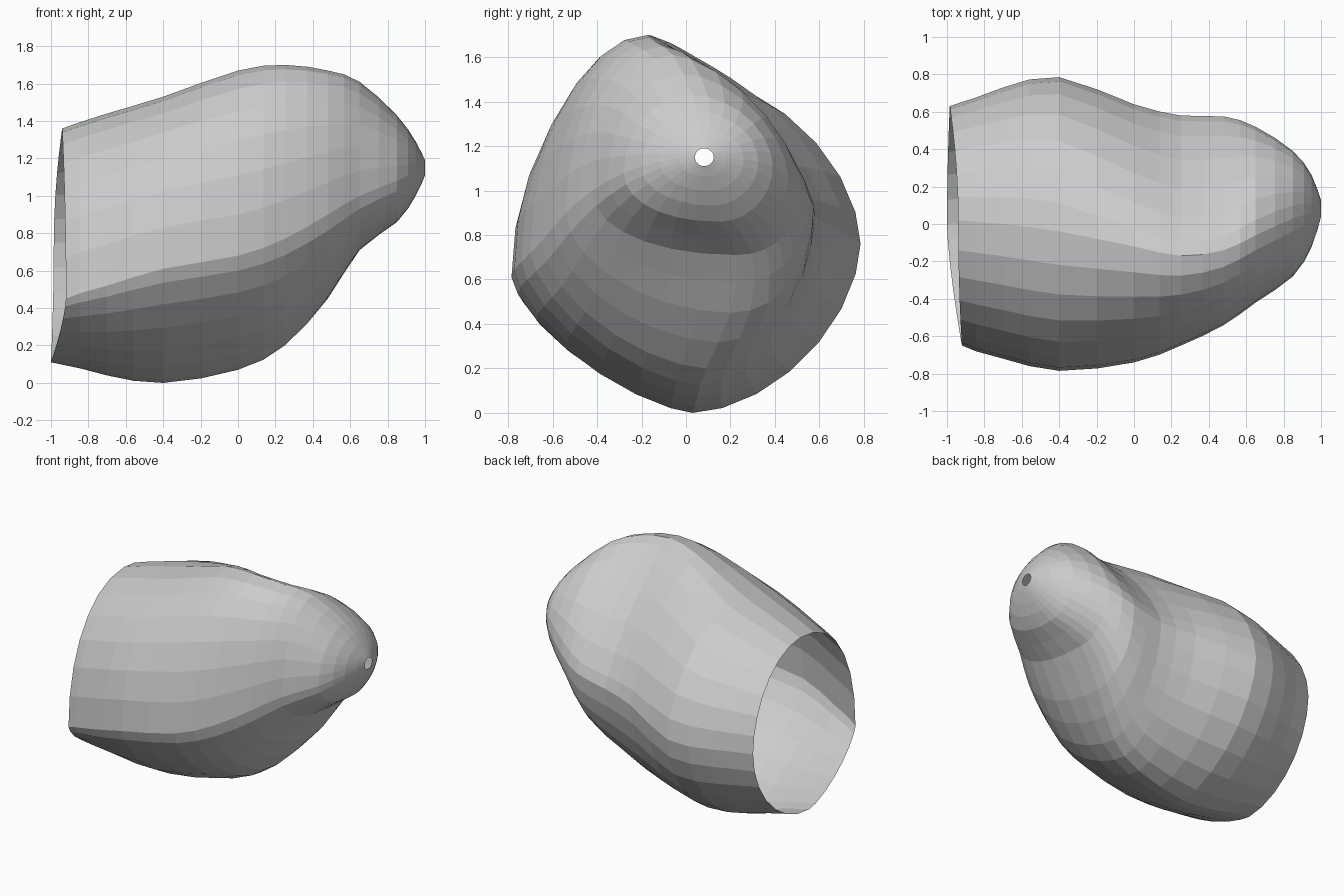
import bpy, bmesh, math

if "Cube" in bpy.data.objects:
    bpy.data.objects.remove(bpy.data.objects["Cube"])

# Cross-sections along x: x, then (y, z) of the top, right, bottom and left extremes
STATIONS = [
    (-0.95, 0.02, 1.36, 0.63, 0.75, 0.00, 0.11, -0.65, 0.45),
    (-0.70, 0.00, 1.44, 0.73, 0.75, 0.02, 0.04, -0.72, 0.52),
    (-0.40, -0.04, 1.53, 0.785, 0.76, 0.03, 0.00, -0.785, 0.61),
    (0.00, -0.12, 1.67, 0.64, 0.85, 0.05, 0.07, -0.74, 0.68),
    (0.25, -0.17, 1.70, 0.58, 0.88, 0.09, 0.20, -0.65, 0.77),
    (0.48, -0.14, 1.67, 0.575, 0.93, 0.20, 0.45, -0.54, 0.90),
    (0.65, -0.06, 1.61, 0.52, 1.01, 0.23, 0.71, -0.42, 1.00),
    (0.85, 0.03, 1.43, 0.39, 1.11, 0.15, 0.86, -0.28, 1.08),
    (0.95, 0.06, 1.29, 0.26, 1.14, 0.10, 1.00, -0.12, 1.13),
    (1.00, 0.08, 1.19, 0.125, 1.15, 0.08, 1.11, 0.04, 1.15),
]
# Flatness of the upper right, lower right, lower left and upper left quarters
# per section (1 is elliptical, higher is flatter)
FLATNESS = [(1.05, 1.05, 1.4, 0.95), (1.1, 1.1, 1.4, 0.95), (1.12, 1.15, 1.4, 0.95),
            (1.4, 1.15, 1.35, 1), (1.55, 1.1, 1.25, 1), (1.5, 0.95, 1.1, 1),
            (1.3, 0.95, 0.95, 1), (1.1, 1, 0.95, 1), (1, 1, 1, 1), (1, 1, 1, 1)]
RIM_X = (-0.94, -0.985, -1.0, -0.92)   # slanted open rim: top, right, bottom, left
PER_QUARTER = 7


def refine(rows):
    """Insert one smooth in-between section per span."""
    out, last = [], len(rows) - 1
    for i in range(last):
        a, b, c, d = rows[max(i - 1, 0)], rows[i], rows[i + 1], rows[min(i + 2, last)]
        out += [b, tuple((9 * (q + r) - p - s) / 16 for p, q, r, s in zip(a, b, c, d))]
    return out + [rows[-1]]


def ring(row, rim):
    """Four blended quarter curves through the section's extremes."""
    ext = [(row[1 + 2 * k], row[2 + 2 * k]) for k in range(4)]
    power = row[9:13]
    pts = []
    for k in range(4):
        a, b = ext[k], ext[(k + 1) % 4]
        for j in range(PER_QUARTER):
            t = j / PER_QUARTER * math.pi / 2
            s, c = math.sin(t) ** power[k], math.cos(t) ** power[k]
            if k % 2 == 0:
                y, z = a[0] + (b[0] - a[0]) * s, b[1] + (a[1] - b[1]) * c
            else:
                y, z = b[0] + (a[0] - b[0]) * c, a[1] + (b[1] - a[1]) * s
            x = row[0]
            if rim:
                w = math.sin(t) ** 2
                x = RIM_X[k] * (1 - w) + RIM_X[(k + 1) % 4] * w
            pts.append((x, y, z))
    return pts


# Open shell lofted through all sections
bm = bmesh.new()
rows = refine([s + f for s, f in zip(STATIONS, FLATNESS)])
rings = [[bm.verts.new(p) for p in ring(r, i == 0)] for i, r in enumerate(rows)]
for a, b in zip(rings, rings[1:]):
    n = len(a)
    for j in range(n):
        k = (j + 1) % n
        bm.faces.new((a[j], a[k], b[k], b[j]))
bmesh.ops.recalc_face_normals(bm, faces=bm.faces[:])
mesh = bpy.data.meshes.new("hollow_shell")
bm.to_mesh(mesh)
bm.free()
shell = bpy.data.objects.new("hollow_shell", mesh)
bpy.context.collection.objects.link(shell)
